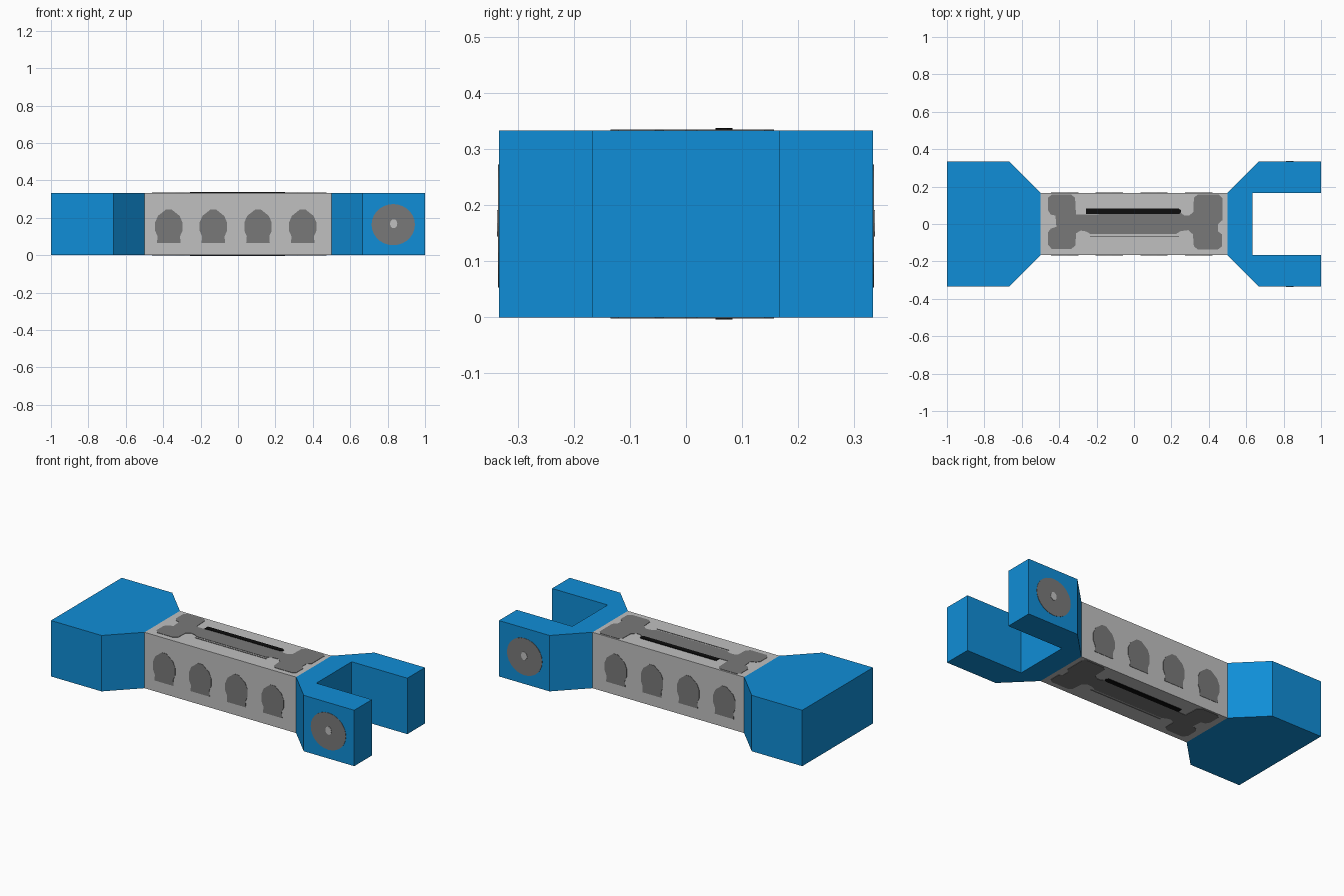
import bpy, bmesh, math
from mathutils import Vector

if "Cube" in bpy.data.objects:
    bpy.data.objects.remove(bpy.data.objects["Cube"])

H = 1 / 3      # height of every solid part
W = 1 / 6      # half width of the shaft
T = 0.002      # thickness of painted plates


def material(name, rgb):
    m = bpy.data.materials.new(name)
    m.diffuse_color = (*rgb, 1)
    m.use_nodes = True
    m.node_tree.nodes["Principled BSDF"].inputs["Base Color"].default_value = m.diffuse_color
    return m


BLUE = material("bright blue", (0.005, 0.27, 0.68))
LIGHT = material("light grey", (0.53, 0.53, 0.53))
DARK = material("dark grey", (0.19, 0.19, 0.19))
BLACK = material("black", (0.004, 0.004, 0.004))


def prism(name, pts, mat, place, depth):
    """Place a 2D outline in space and extrude it along depth."""
    bm = bmesh.new()
    face = bm.faces.new([bm.verts.new(place(u, v)) for u, v in pts])
    out = bmesh.ops.extrude_face_region(bm, geom=[face])
    verts = [g for g in out["geom"] if isinstance(g, bmesh.types.BMVert)]
    bmesh.ops.translate(bm, verts=verts, vec=Vector(depth))
    bmesh.ops.recalc_face_normals(bm, faces=bm.faces[:])
    mesh = bpy.data.meshes.new(name)
    bm.to_mesh(mesh)
    bm.free()
    mesh.materials.append(mat)
    obj = bpy.data.objects.new(name, mesh)
    bpy.context.collection.objects.link(obj)
    return obj


def solid(name, pts, mat):
    return prism(name, pts, mat, lambda x, y: (x, y, 0), (0, 0, H))


def flat_plates(name, pts, mat, t):
    """Matching plates on the top and the underside."""
    prism(name + "_top", pts, mat, lambda x, y: (x, y, H), (0, 0, t))
    prism(name + "_bottom", pts, mat, lambda x, y: (x, y, 0), (0, 0, -t))


def side_plates(name, pts, mat, t, y):
    """Matching plates on the front and back sides."""
    for s, label in ((-1, "front"), (1, "back")):
        prism(f"{name}_{label}", pts, mat, lambda x, z: (x, s * y, z), (0, s * t, 0))


def rect(x0, x1, y0, y1):
    return [(x0, y0), (x1, y0), (x1, y1), (x0, y1)]


def ellipse(cx, cy, rx, ry, n):
    return [(cx + rx * math.cos(2 * math.pi * i / n),
             cy + ry * math.sin(2 * math.pi * i / n)) for i in range(n)]


# Shaft, solid head and forked head
solid("shaft", rect(-0.5, 0.5, -W, W), LIGHT)
solid("solid_head", [(-1, -H), (-2 / 3, -H), (-0.5, -W), (-0.5, W),
                     (-2 / 3, H), (-1, H)], BLUE)
fork_half = [(0.633, W), (1, W), (1, H), (2 / 3, H), (0.5, W)]
solid("forked_head", fork_half + [(x, -y) for x, y in reversed(fork_half)], BLUE)

# Bone-shaped marking on the top and underside of the shaft
bone = [(-0.31, 0.05), (-0.315, 0.14), (-0.335, 0.157), (-0.44, 0.157), (-0.46, 0.14),
        (-0.46, 0.075), (-0.445, 0.05), (-0.42, 0.045), (-0.415, -0.015), (-0.445, -0.025),
        (-0.46, -0.045), (-0.46, -0.11), (-0.44, -0.133), (-0.335, -0.133), (-0.313, -0.115),
        (-0.31, -0.05), (-0.285, -0.035), (-0.255, -0.04), (-0.235, -0.053), (0.225, -0.053),
        (0.25, -0.038), (0.29, -0.033), (0.315, -0.055), (0.32, -0.12), (0.34, -0.135),
        (0.45, -0.135), (0.47, -0.12), (0.47, -0.055), (0.45, -0.04), (0.45, 0.0),
        (0.472, 0.02), (0.472, 0.14), (0.455, 0.157), (0.34, 0.157), (0.32, 0.14),
        (0.318, 0.065), (0.295, 0.045), (0.27, 0.045), (0.25, 0.06)]
flat_plates("bone_marking", bone, DARK, T)
flat_plates("fine_line", rect(-0.235, 0.24, -0.07, -0.064), DARK, T)
flat_plates("black_slot", [(-0.257, 0.053), (0.24, 0.053), (0.25, 0.062),
                           (0.25, 0.074), (0.24, 0.083), (-0.257, 0.083)], BLACK, 2 * T)

# Four bell-shaped markings along each side of the shaft
bell_half = [(0.063, 0.065), (0.06, 0.1), (0.073, 0.13), (0.073, 0.175),
             (0.058, 0.21), (0.035, 0.228), (0.015, 0.244)]
bell = bell_half + [(-x, z) for x, z in reversed(bell_half)]
for i, cx in enumerate((-0.37, -0.132, 0.107, 0.346)):
    side_plates(f"bell_marking_{i + 1}", [(x + cx, z) for x, z in bell], DARK, T, W)

# Round pivot with a light centre on each fork arm
side_plates("pivot_disc", ellipse(0.83, 0.163, 0.116, 0.11, 28), DARK, T, H)
side_plates("pivot_centre", ellipse(0.832, 0.168, 0.02, 0.025, 10), LIGHT, 2 * T, H)
